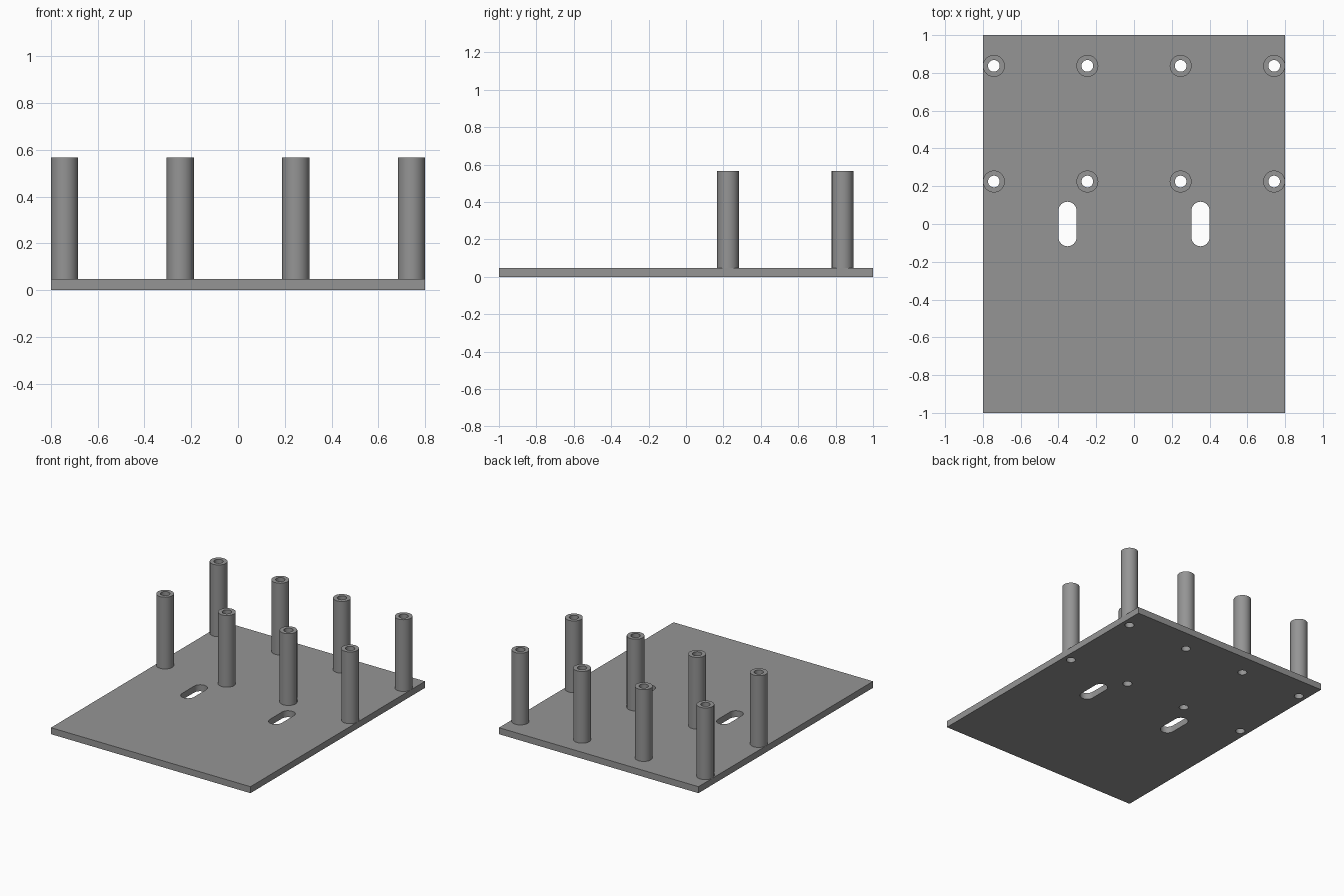
import bpy, bmesh, math

if "Cube" in bpy.data.objects:
    bpy.data.objects.remove(bpy.data.objects["Cube"])

PLATE_TOP, POST_TOP = 0.047, 0.567
POST_R, BORE_R = 0.058, 0.031
POSTS = [(x, y) for x in (-0.742, -0.247, 0.247, 0.742) for y in (0.225, 0.837)]

grey = bpy.data.materials.new("mid grey")
grey.diffuse_color = (0.3, 0.3, 0.3, 1)
grey.use_nodes = True
grey.node_tree.nodes["Principled BSDF"].inputs["Base Color"].default_value = grey.diffuse_color


def circle(cx, cy, r, n=40):
    return [(cx + r * math.cos(2 * math.pi * i / n), cy + r * math.sin(2 * math.pi * i / n))
            for i in range(n)]


def slot(cx, cy, r, half, n=16):
    """Outline of a rounded slot running along y."""
    pts = []
    for end in (1, -1):
        start = 0 if end == 1 else math.pi
        for i in range(n + 1):
            a = start + math.pi * i / n
            pts.append((cx + r * math.cos(a), cy + end * (half - r) + r * math.sin(a)))
    return pts


def extruded(name, outlines, z0, z1):
    """Solid from an outer outline and hole outlines, between two heights."""
    curve = bpy.data.curves.new(name, 'CURVE')
    curve.dimensions = '2D'
    curve.fill_mode = 'BOTH'
    curve.extrude = (z1 - z0) / 2
    for pts in outlines:
        s = curve.splines.new('POLY')
        s.points.add(len(pts) - 1)
        for p, (x, y) in zip(s.points, pts):
            p.co = (x, y, 0, 1)
        s.use_cyclic_u = True
    obj = bpy.data.objects.new(name, curve)
    bpy.context.collection.objects.link(obj)
    bpy.ops.object.select_all(action='DESELECT')
    obj.select_set(True)
    bpy.context.view_layer.objects.active = obj
    bpy.ops.object.convert(target='MESH')
    obj = bpy.context.object
    # Weld the caps to the walls and lift into place
    bm = bmesh.new()
    bm.from_mesh(obj.data)
    bmesh.ops.remove_doubles(bm, verts=bm.verts, dist=1e-5)
    bmesh.ops.recalc_face_normals(bm, faces=bm.faces)
    bmesh.ops.translate(bm, verts=bm.verts, vec=(0, 0, (z0 + z1) / 2))
    bm.to_mesh(obj.data)
    bm.free()
    obj.data.materials.clear()
    obj.data.materials.append(grey)
    bpy.ops.object.shade_smooth_by_angle(angle=math.radians(30))
    return obj


# Base plate with two slots and a bore under every post
plate = [[(-0.8, -1), (0.8, -1), (0.8, 1), (-0.8, 1)]]
plate += [slot(x, 0, 0.048, 0.118) for x in (-0.352, 0.352)]
plate += [circle(x, y, BORE_R) for x, y in POSTS]
extruded("base_plate", plate, 0, PLATE_TOP)

# Hollow standoff posts
for x, y in POSTS:
    extruded("standoff_post", [circle(x, y, POST_R), circle(x, y, BORE_R)], PLATE_TOP, POST_TOP)
